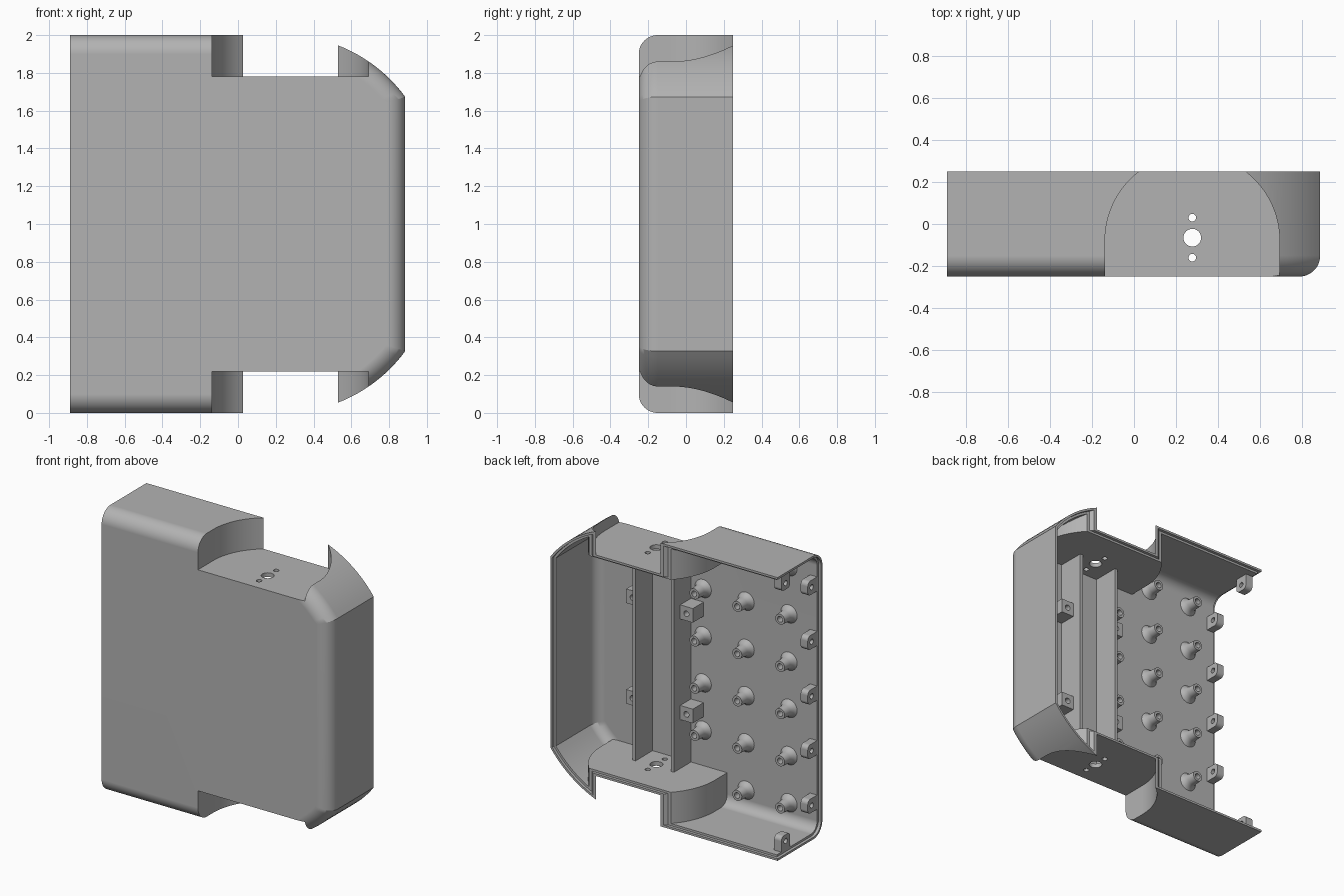
import bpy
import bmesh
from math import sin, cos, asin, pi
from mathutils import Matrix, Vector

cube = bpy.data.objects.get("Cube")
if cube:
    bpy.data.objects.remove(cube, do_unlink=True)

# Main dimensions
LEFT, RIGHT, FRONT, BACK, TOP = -0.89, 0.885, -0.25, 0.25, 2.0
WALL, LIP, FILLET = 0.03, 0.015, 0.1
ARC_X, ARC_R = 0.24, 0.8
MID_X, POCKET_Y, POCKET_R, FLOOR = 0.277, -0.08, 0.415, 1.78
INNER = FRONT + WALL

grey = bpy.data.materials.new("plain grey")
grey.use_nodes = True
grey.diffuse_color = (0.45, 0.45, 0.45, 1)
grey.node_tree.nodes["Principled BSDF"].inputs["Base Color"].default_value = (0.45, 0.45, 0.45, 1)


def make(name, bm):
    bmesh.ops.recalc_face_normals(bm, faces=bm.faces[:])
    mesh = bpy.data.meshes.new(name)
    bm.to_mesh(mesh)
    bm.free()
    mesh.materials.append(grey)
    obj = bpy.data.objects.new(name, mesh)
    bpy.context.collection.objects.link(obj)
    return obj


def loft(name, rings):
    """Closed solid through matching rings of points."""
    bm = bmesh.new()
    loops = [[bm.verts.new(p) for p in ring] for ring in rings]
    for a, b in zip(loops, loops[1:]):
        for i in range(len(a)):
            j = (i + 1) % len(a)
            bm.faces.new((a[i], a[j], b[j], b[i]))
    bm.faces.new(loops[0])
    bm.faces.new(loops[-1])
    return make(name, bm)


def box(name, x, y, z):
    return loft(name, [[(a, y[0], z[0]), (a, y[1], z[0]), (a, y[1], z[1]), (a, y[0], z[1])] for a in x])


def cylinder(name, centre, radius, length, axis):
    bm = bmesh.new()
    turn = Vector((0, 0, 1)).rotation_difference(Vector(axis)).to_matrix().to_4x4()
    bmesh.ops.create_cone(bm, cap_ends=True, segments=32, radius1=radius, radius2=radius,
                          depth=length, matrix=Matrix.Translation(centre) @ turn)
    return make(name, bm)


def cut(obj, cutter, keep=False):
    mod = obj.modifiers.new("cut", "BOOLEAN")
    mod.object, mod.operation, mod.solver = cutter, "DIFFERENCE", "EXACT"
    bpy.context.view_layer.objects.active = obj
    bpy.ops.object.modifier_apply(modifier=mod.name)
    if not keep:
        bpy.data.objects.remove(cutter, do_unlink=True)


def finish(obj):
    bpy.ops.object.select_all(action="DESELECT")
    obj.select_set(True)
    bpy.context.view_layer.objects.active = obj
    bpy.ops.object.shade_smooth_by_angle(angle=0.4)
    mod = obj.modifiers.new("even shading", "WEIGHTED_NORMAL")
    mod.keep_sharp = True


def outline(inset, left, y):
    """Housing silhouette moved inwards by inset."""
    r, steps = ARC_R - inset, 20
    end = asin((RIGHT - inset - ARC_X) / r)
    arc = [(ARC_X + r * sin(end * i / steps), TOP - ARC_R + r * cos(end * i / steps))
           for i in range(steps + 1)]
    upper = [(left, TOP - inset)] + arc
    lower = [(x, TOP - z) for x, z in reversed(upper)]
    return [(x, y, z) for x, z in upper + lower]


def body(name, inset, left, back):
    """Rounded-front solid used for the housing and its cavities."""
    r, rings = FILLET - inset, []
    for i in range(13):
        a = pi / 2 * i / 12
        rings.append(outline(FILLET - r * sin(a), left, FRONT + FILLET - r * cos(a)))
    rings.append(outline(inset, left, back))
    return loft(name, rings)


def pocket(grow, upper):
    """Round-backed recess at one end of the housing."""
    r = POCKET_R + grow
    plan = [(MID_X - r, -0.4)]
    plan += [(MID_X - r * cos(pi * i / 64), POCKET_Y + r * sin(pi * i / 64)) for i in range(65)]
    plan += [(MID_X + r, -0.4)]
    heights = (FLOOR - grow, TOP + 0.2)
    if not upper:
        heights = [TOP - h for h in heights]
    return loft("pocket_cutter", [[(x, y, h) for x, y in plan] for h in heights])


# Housing shell, with a stepped lip along the open edges
shell = body("housing_shell", 0, LEFT, BACK)
cavity = body("cavity_cutter", WALL, -1.0, 0.4)
lip = body("lip_cutter", LIP, -1.0, 0.4)
cut(lip, box("lip_limit", (LEFT + 0.02, 1.2), (-0.5, BACK - 0.02), (-0.5, 2.5)))
for upper in (True, False):
    cut(shell, pocket(0, upper))
    cut(cavity, pocket(WALL, upper))
    cut(lip, pocket(LIP, upper))
cut(shell, cavity)
cut(shell, lip)

# Holes through both pocket floors
for y, r in ((-0.065, 0.042), (0.03, 0.018), (-0.16, 0.018)):
    cut(shell, cylinder("hole_cutter", (MID_X, y, 1), r, 3, (0, 0, 1)))
finish(shell)

# Two upright inner rails
for side in (-1, 1):
    x = MID_X + side * 0.15
    box("inner_rail", (x - 0.012, x + 0.012), (INNER - 0.01, -0.03),
        (TOP - FLOOR + WALL - 0.005, FLOOR - WALL + 0.005))

# Drilled blocks beside the rails
for side in (-1, 1):
    for z in (0.645, 1.355):
        x = MID_X + side * 0.21
        block = box("rail_block", (x - 0.05, x + 0.05), (INNER - 0.01, -0.1), (z - 0.05, z + 0.05))
        cut(block, cylinder("block_hole", (x, -0.1, z), 0.02, 0.12, (0, 1, 0)))
        finish(block)


def post(x, z):
    """Hollow screw post with a flared foot."""
    profile = [(0.07, -0.005), (0.055, 0.008), (0.045, 0.025), (0.04, 0.045),
               (0.037, 0.1), (0.02, 0.1), (0.02, 0.03)]
    rings = [[(x + r * cos(pi * i / 12), INNER + h, z + r * sin(pi * i / 12)) for i in range(24)]
             for r, h in profile]
    finish(loft("screw_post", rings))


for row in range(6):
    for column, x in enumerate((0.02, -0.315, -0.65)):
        if column or 0 < row < 5:
            post(x, 1 + (row - 2.5) / 3)


def tab(base, out, along):
    """Drilled tab with rounded free corners, standing on an inner wall."""
    half, reach, r = 0.05, 0.105, 0.03
    shape = [(-half, -0.015)]
    for sx, start in ((-1, pi), (1, pi / 2)):
        for i in range(7):
            a = start - pi / 2 * i / 6
            shape.append((sx * (half - r) + r * cos(a), reach - r + r * sin(a)))
    shape.append((half, -0.015))
    base, out, along = Vector(base), Vector(out), Vector(along)
    rings = [[base + along * u + out * v + Vector((x, 0, 0)) for u, v in shape] for x in (0, 0.055)]
    obj = loft("edge_tab", rings)
    cut(obj, cylinder("tab_hole", base + out * 0.06, 0.018, 0.3, (1, 0, 0)))
    finish(obj)


# Tabs along the open side edge and on the end walls
edge = LEFT + 0.02
for k in range(-2, 3):
    tab((edge, INNER, 1 + k * 0.385), (0, 1, 0), (0, 0, 1))
tab((edge, 0.13, WALL), (0, 0, 1), (0, 1, 0))
tab((edge, 0.13, TOP - WALL), (0, 0, -1), (0, 1, 0))
